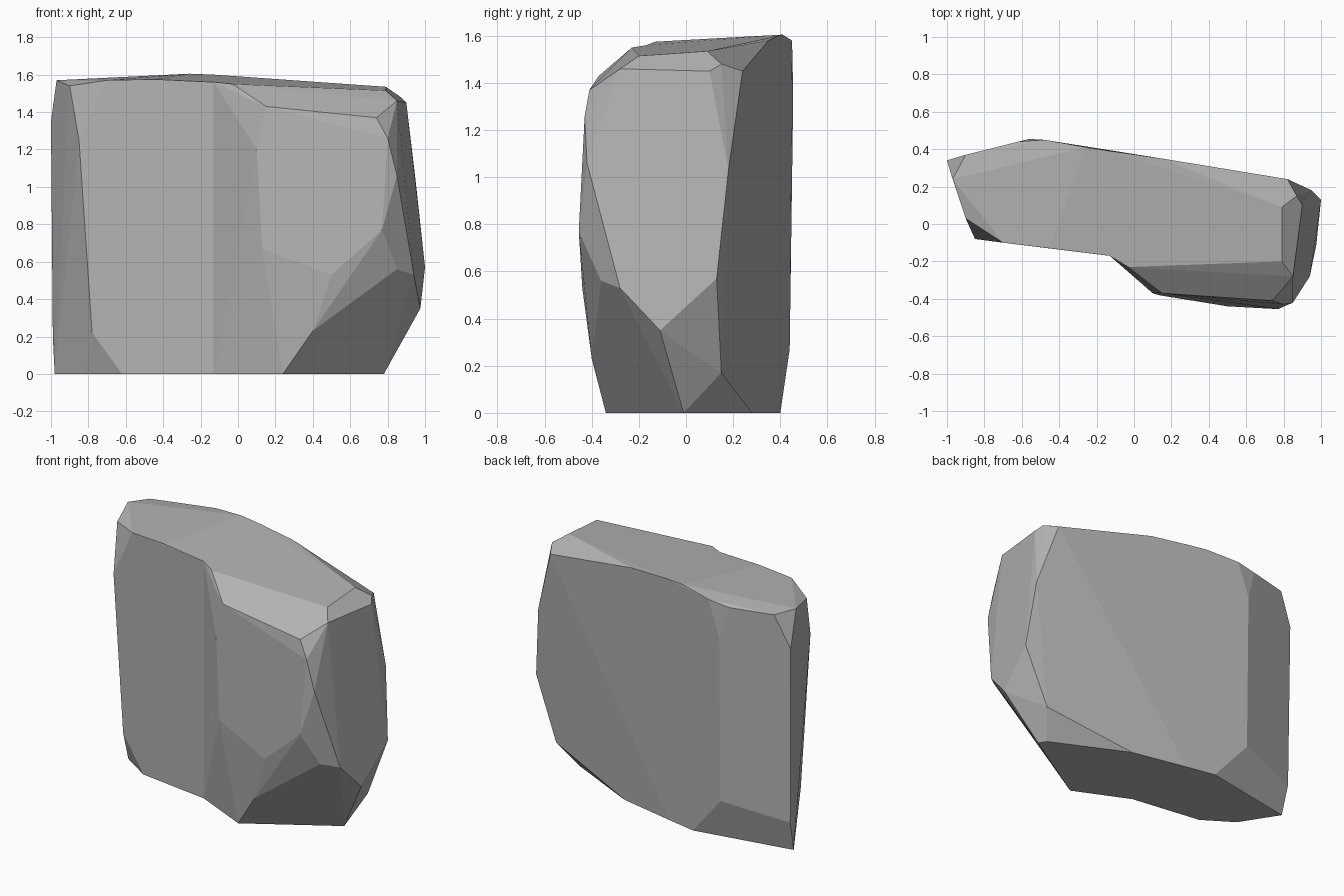
import bpy
import bmesh
import math

default_cube = bpy.data.objects.get("Cube")
if default_cube:
    bpy.data.objects.remove(default_cube, do_unlink=True)

# One plain stone colour
stone = bpy.data.materials.new("grey stone")
stone_colour = (.45, .45, .45, 1)
stone.diffuse_color = stone_colour
stone.use_nodes = True
shader = stone.node_tree.nodes["Principled BSDF"]
shader.inputs["Base Color"].default_value = stone_colour
shader.inputs["Roughness"].default_value = .9

# The boulder is two convex lobes that meet on one upright seam
SEAM = -.13


def on_ground(outline):
    """Lift a flat outline to points on the ground."""
    return [(x, y, 0) for x, y in outline]


def on_seam(outline):
    """Place a side profile on the seam between the lobes."""
    return [(SEAM, y, z) for y, z in outline]


def add_lobe(mesh, points):
    """Wrap the points in a convex skin, leaving the seam open."""
    verts = [mesh.verts.new(point) for point in points]
    result = bmesh.ops.convex_hull(mesh, input=verts)
    unused = {v for v in result["geom_interior"] + result["geom_unused"]
              if isinstance(v, bmesh.types.BMVert)}
    bmesh.ops.delete(mesh, geom=list(unused), context="VERTS")
    inner = [face for face in mesh.faces
             if all(abs(v.co.x - SEAM) < .001 for v in face.verts)]
    bmesh.ops.delete(mesh, geom=inner, context="FACES")


seam_profile = on_seam([(-.17, 0), (-.17, 1.56), (.39, 1.6), (.36, 0)])

# Thin lobe: foot, crown, chamfered end and back ridge
thin_foot = on_ground([(-.62, -.1), (-.82, .03), (-.98, .28), (-.33, .4)])
thin_crown = [(-.45, -.13, 1.575), (-.7, -.1, 1.57), (-.9, .03, 1.54),
              (-.97, .24, 1.57), (-.9, .37, 1.56), (-.62, .44, 1.56),
              (-.48, .45, 1.58), (-.26, .41, 1.605)]
thin_end = [(-.78, -.08, .22), (-.85, -.08, 1.25),
            (-.99, .33, .2), (-1, .34, 1.35)]
back_ridge = [(-.56, .44, .27), (-.56, .455, 1.35)]

# Thick lobe: foot, crown, bulging front and tapered end
thick_foot = on_ground([(-.03, -.22), (.24, -.34), (.78, -.01),
                        (.75, .04), (.25, .28)])
thick_crown = [(-.03, -.23, 1.55), (.79, -.2, 1.515), (.79, .09, 1.535),
               (.87, .15, 1.48), (.82, .24, 1.45), (.15, .35, 1.58)]
shoulder = [(.06, -.31, 1.47), (.15, -.37, 1.43), (.74, -.41, 1.37),
            (.85, -.28, 1.46), (.9, .1, 1.45)]
bulge = [(.1, -.37, 1.2), (.13, -.38, .67), (.5, -.44, .53),
         (.4, -.4, .23), (.77, -.455, .77), (.8, -.43, 1.26)]
thick_end = [(.85, -.42, 1.06), (.85, -.36, .56), (.94, -.28, .53),
             (.975, -.11, .35), (1, .13, .57), (.95, .18, 1.03),
             (.84, .15, .17)]

# Skin each lobe separately, then weld them along the seam
lobes = [thin_foot + thin_crown + thin_end + back_ridge,
         thick_foot + thick_crown + shoulder + bulge + thick_end]
boulder = bmesh.new()
for lobe in lobes:
    skin = bmesh.new()
    add_lobe(skin, lobe + seam_profile)
    part = bpy.data.meshes.new("lobe")
    skin.to_mesh(part)
    skin.free()
    boulder.from_mesh(part)
    bpy.data.meshes.remove(part)
bmesh.ops.remove_doubles(boulder, verts=boulder.verts, dist=.002)

# Merge nearly level triangles into broad chiselled facets
bmesh.ops.dissolve_limit(boulder, angle_limit=math.radians(4),
                         verts=boulder.verts, edges=boulder.edges)
bmesh.ops.recalc_face_normals(boulder, faces=boulder.faces)

rock_mesh = bpy.data.meshes.new("boulder")
boulder.to_mesh(rock_mesh)
boulder.free()
rock_mesh.materials.append(stone)
rock = bpy.data.objects.new("boulder", rock_mesh)
bpy.context.collection.objects.link(rock)
